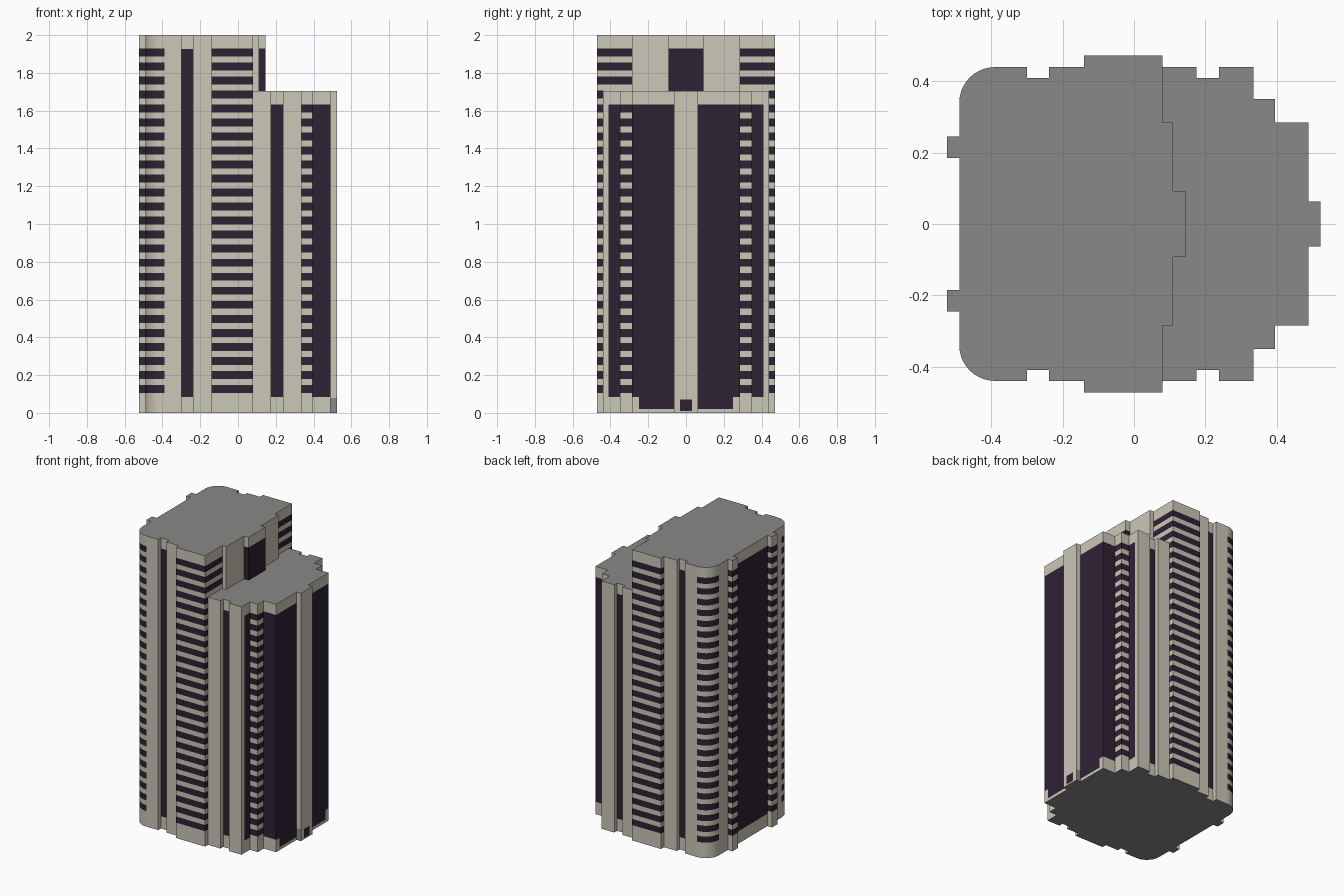
import bpy, bmesh, math

if "Cube" in bpy.data.objects:
    bpy.data.objects.remove(bpy.data.objects["Cube"])

TOP, LOW = 2.0, 1.705                      # tower roof and wing roof heights


def material(name, rgb):
    m = bpy.data.materials.new(name)
    m.diffuse_color = (*rgb, 1.0)
    m.use_nodes = True
    m.node_tree.nodes["Principled BSDF"].inputs["Base Color"].default_value = m.diffuse_color
    return m


MATS = [material("beige_wall", (0.60, 0.57, 0.48)),
        material("dark_glass", (0.027, 0.016, 0.034)),
        material("grey_roof", (0.25, 0.25, 0.245))]
WALL, GLASS, GREY = range(3)

ROWS = [1.908 - 0.0742 * i for i in range(25)]   # centres of window rows


def bands(style, z0, z1):
    """Split a wall strip into (bottom, top, material) bands by style."""
    if style == "stripe":
        cuts = [(c - 0.021, c + 0.021, GLASS) for c in ROWS
                if c - 0.021 > z0 and c + 0.021 < z1 - 0.03]
    else:
        cuts = {"wall": [],
                "glass": [(0.085, z1 - 0.073, GLASS)],
                "low_glass": [(0.02, z1 - 0.073, GLASS)],
                "upper_glass": [(z0, z1 - 0.07, GLASS)],
                "plinth": [(0.0, 0.08, GREY)],
                "door": [(0.01, 0.07, GLASS)]}[style]
    out, z = [], z0
    for a, b, m in sorted(cuts):
        if a > z + 1e-5:
            out.append((z, a, WALL))
        out.append((a, b, m))
        z = b
    out.append((z, z1, WALL))
    return out


def finish(bm, name):
    bmesh.ops.remove_doubles(bm, verts=bm.verts, dist=1e-5)
    me = bpy.data.meshes.new(name)
    bm.to_mesh(me)
    bm.free()
    for m in MATS:
        me.materials.append(m)
    ob = bpy.data.objects.new(name, me)
    bpy.context.collection.objects.link(ob)
    return ob


def walls(name, path, z0, z1):
    """Raise a half outline (back side, left to right) and mirror it in y."""
    bm = bmesh.new()
    for (x0, y0, _), (x1, y1, style) in zip(path, path[1:]):
        for a, b, mat in bands(style, z0, z1):
            for s in (1, -1):
                pts = [(x0, s * y0, a), (x0, s * y0, b),
                       (x1, s * y1, b), (x1, s * y1, a)]
                f = bm.faces.new([bm.verts.new(p) for p in pts[::s]])
                f.material_index = mat
    ob = finish(bm, name)
    bpy.context.view_layer.objects.active = ob
    ob.select_set(True)
    bpy.ops.object.shade_smooth_by_angle(angle=math.radians(30))
    ob.select_set(False)


def cap(name, half, z, up=True):
    """Flat grey face from a half outline mirrored in y."""
    pts = [(p[0], p[1]) for p in half]
    pts += [(x, -y) for x, y in reversed(pts) if y > 0]
    bm = bmesh.new()
    f = bm.faces.new([bm.verts.new((x, y, z)) for x, y in pts])
    f.normal_update()
    if (f.normal.z > 0) != up:
        f.normal_flip()
    f.material_index = GREY
    bmesh.ops.triangulate(bm, faces=bm.faces)
    finish(bm, name)


# Outlines: (x, y, style of the wall that ends at this point)
corner = [(-0.39 - 0.1 * math.cos(t), 0.34 + 0.1 * math.sin(t), "stripe")
          for t in (math.pi / 2 * i / 10 for i in range(1, 11))]
tower = [(-0.49, 0, ""), (-0.49, 0.185, "glass"),
         (-0.525, 0.185, "stripe"), (-0.525, 0.245, "stripe"), (-0.49, 0.245, "stripe"),
         (-0.49, 0.34, "wall"), *corner,
         (-0.30, 0.44, "wall"), (-0.30, 0.41, "wall"),
         (-0.238, 0.41, "glass"), (-0.238, 0.44, "wall"),
         (-0.14, 0.44, "wall"), (-0.14, 0.472, "stripe"),
         (0.08, 0.472, "stripe"), (0.08, 0.44, "stripe")]
step = [(0.08, 0.44, ""), (0.08, 0.285, "stripe"), (0.11, 0.285, "wall"),
        (0.11, 0.092, "wall"), (0.145, 0.092, "upper_glass"), (0.145, 0, "upper_glass")]
wing = [(0.08, 0.44, ""), (0.175, 0.44, "wall"), (0.175, 0.41, "wall"),
        (0.238, 0.41, "glass"), (0.238, 0.44, "wall"),
        (0.335, 0.44, "wall"), (0.335, 0.41, "wall"), (0.335, 0.35, "glass"),
        (0.395, 0.35, "stripe"), (0.395, 0.285, "stripe"),
        (0.49, 0.285, "glass"), (0.49, 0.25, "glass"), (0.49, 0.063, "low_glass"),
        (0.523, 0.063, "plinth"), (0.523, 0.032, "wall"), (0.523, 0, "door")]

# Walls
walls("tower_walls", tower, 0, TOP)
walls("tower_step_walls", step, LOW, TOP)
walls("wing_walls", wing, 0, LOW)

# Roofs and underside
cap("tower_roof", tower + step[1:], TOP)
cap("base", tower + wing[1:], 0, up=False)

# Wing roof wraps around the step, so it is built as one closed loop
loop = [(p[0], p[1]) for p in wing]
loop += [(x, -y) for x, y in reversed(loop[:-1])]
inner = [(p[0], p[1]) for p in step[1:]]
loop += [(x, -y) for x, y in inner] + inner[-2::-1]
bm = bmesh.new()
face = bm.faces.new([bm.verts.new((x, y, LOW)) for x, y in loop])
face.normal_update()
if face.normal.z < 0:
    face.normal_flip()
face.material_index = GREY
bmesh.ops.triangulate(bm, faces=bm.faces)
finish(bm, "wing_roof")
